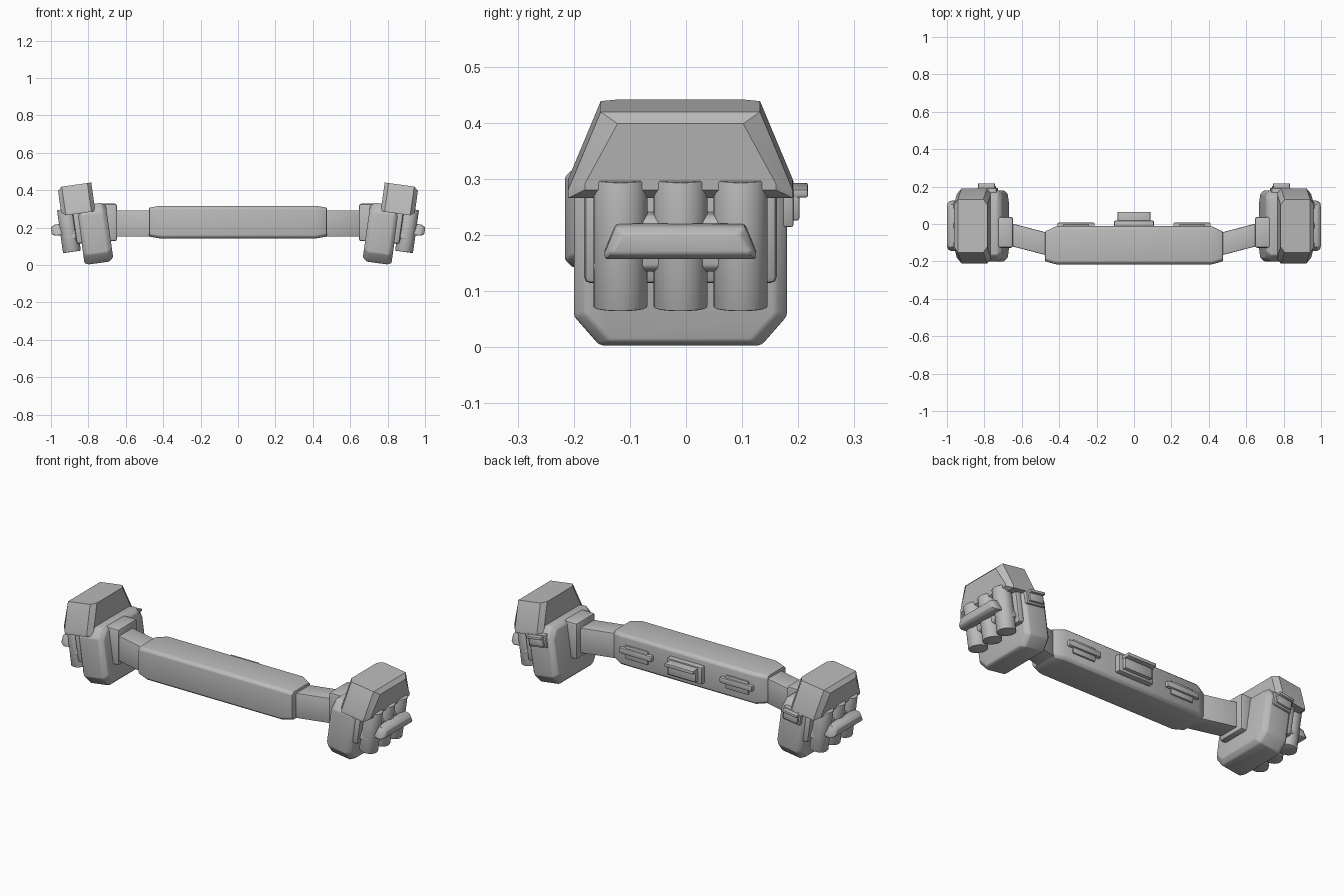
import bpy, bmesh, math
from mathutils import Vector, Matrix

if "Cube" in bpy.data.objects:
    bpy.data.objects.remove(bpy.data.objects["Cube"], do_unlink=True)

grey = bpy.data.materials.new("plain grey")
grey.use_nodes = True
grey.diffuse_color = (0.5, 0.5, 0.5, 1)
bsdf = next(n for n in grey.node_tree.nodes if n.type == 'BSDF_PRINCIPLED')
bsdf.inputs["Base Color"].default_value = (0.5, 0.5, 0.5, 1)

# Leaning frame of the side pouch
POUCH = Matrix.Translation((0.815, -0.01, 0.22)) @ Matrix.Rotation(math.radians(8), 4, 'Y')
WORLD = Matrix.Identity(4)


def loft(name, loops, frame=WORLD, bevel=0.0, mirror=False):
    """Skin a stack of matching loops, cap both ends, soften, place."""
    bm = bmesh.new()
    rows = [[bm.verts.new(frame @ Vector(p)) for p in loop] for loop in loops]
    n = len(rows[0])
    for a, b in zip(rows, rows[1:]):
        for i in range(n):
            j = (i + 1) % n
            bm.faces.new((a[i], a[j], b[j], b[i]))
    bm.faces.new(rows[0])
    bm.faces.new(rows[-1])
    bmesh.ops.recalc_face_normals(bm, faces=bm.faces)
    if bevel:
        sharp = [e for e in bm.edges if e.calc_face_angle(0) > 0.5]
        bmesh.ops.bevel(bm, geom=sharp, offset=bevel, segments=2, profile=0.5,
                        affect='EDGES', clamp_overlap=True)
    mesh = bpy.data.meshes.new(name)
    bm.to_mesh(mesh)
    bm.free()
    mesh.materials.append(grey)
    obj = bpy.data.objects.new(name, mesh)
    bpy.context.collection.objects.link(obj)
    bpy.ops.object.select_all(action='DESELECT')
    obj.select_set(True)
    bpy.context.view_layer.objects.active = obj
    bpy.ops.object.shade_smooth_by_angle(angle=math.radians(30))
    if mirror:
        m = obj.modifiers.new("mirror", 'MIRROR')
        m.use_axis = (True, False, False)
        m.use_mirror_merge = False
    return obj


def box(name, x, y, z, **kw):
    """Box from (low, high) spans."""
    loops = [[(x[0], y[0], h), (x[1], y[0], h), (x[1], y[1], h), (x[0], y[1], h)] for h in z]
    return loft(name, loops, **kw)


def across(half, stations):
    """Loops along x from a half outline in (y, z); stations: (x, side inset, height inset)."""
    outline = half + [(-y, z) for y, z in reversed(half)]
    low, high = min(z for _, z in half), max(z for _, z in half)
    mid = (low + high) / 2
    loops = []
    for x, dy, dz in stations:
        k = 1 - 2 * dz / (high - low)
        loops.append([(x, y - math.copysign(dy, y), mid + (z - mid) * k) for y, z in outline])
    return loops


# Front bar, tapering slightly at both ends
def bar_loop(x, front, back, low, high):
    c = 0.014
    return [(x, front, low + c), (x, front + c, low), (x, back - c, low), (x, back, low + c),
            (x, back, high - c), (x, back - c, high), (x, front + c, high), (x, front, high - c)]


end = (-0.2, -0.04, 0.152, 0.307)
mid = (-0.216, -0.012, 0.142, 0.317)
loft("front_bar", [bar_loop(-0.475, *end), bar_loop(-0.415, *mid),
                   bar_loop(0.415, *mid), bar_loop(0.475, *end)], bevel=0.004)

# Slanted straps and their mounts on the pouches
loft("side_strap", [[(x, f, 0.152), (x, b, 0.152), (x, b, 0.292), (x, f, 0.292)]
                    for x, f, b in ((0.45, -0.172, -0.05), (0.68, -0.112, 0.01))],
     bevel=0.005, mirror=True)
box("strap_mount", (0.648, 0.74), (-0.127, 0.038), (0.128, 0.328), bevel=0.01, mirror=True)

# Pouch body and overhanging lid
body = [(0.145, -0.217), (0.19, -0.165), (0.19, 0.05), (0.155, 0.1)]
loft("pouch_body", across(body, [(-0.121, 0.02, 0.02), (-0.098, 0, 0),
                                 (0.014, 0, 0), (0.035, 0.02, 0.01)]),
     frame=POUCH, bevel=0.006, mirror=True)
lid = [(0.2, 0.06), (0.2, 0.075), (0.142, 0.215)]
loft("pouch_lid", across(lid, [(-0.061, 0.03, 0), (-0.04, 0, 0),
                               (0.098, 0, 0), (0.121, 0.03, 0.018)]),
     frame=POUCH, mirror=True)

# Panels on the outer face of the body
box("outer_panel", (0.02, 0.062), (-0.172, 0.172), (-0.1, 0.075),
    frame=POUCH, bevel=0.012, mirror=True)
loft("tube_holder", across([(0.155, -0.072), (0.155, -0.06), (0.13, 0.03)],
                           [(0.03, 0, 0), (0.105, 0, 0), (0.12, 0.012, 0.01)]),
     frame=POUCH, bevel=0.005, mirror=True)

# Three upright tubes held by a bar
for i, y in enumerate((-0.107, 0, 0.107)):
    ring = [(0.093 + 0.048 * math.cos(a), y + 0.048 * math.sin(a))
            for a in (math.tau * k / 28 for k in range(28))]
    loft(f"tube_{i + 1}", [[(u, w, v) for u, w in ring] for v in (-0.138, 0.094)],
         frame=POUCH, bevel=0.003, mirror=True)
loft("tube_bar", across([(0.135, -0.041), (0.135, -0.03), (0.115, 0.019)],
                        [(0.13, 0, 0), (0.168, 0, 0), (0.187, 0.012, 0.012)]),
     frame=POUCH, bevel=0.006, mirror=True)


# Stepped clips: a base, a block and a lip projecting along the top
def clip(name, x, y, z, half, height, depth, **kw):
    box(name + "_base", (x - half, x + half), (y - 0.02, y + depth * 0.4),
        (z - height, z + height), bevel=0.005, **kw)
    box(name + "_block", (x - half * 0.8, x + half * 0.8), (y, y + depth * 0.65),
        (z - height * 0.7, z + height * 0.6), bevel=0.004, **kw)
    box(name + "_lip", (x - half * 0.82, x + half * 0.82), (y, y + depth),
        (z + height * 0.45, z + height * 0.85), bevel=0.003, **kw)


clip("pouch_clip", -0.035, 0.185, 0.032, 0.055, 0.036, 0.042, frame=POUCH, mirror=True)
clip("rear_clip", 0, -0.014, 0.23, 0.107, 0.047, 0.079)

# Thin latches on the back of the bar
box("latch_plate", (0.24, 0.38), (-0.03, -0.003), (0.19, 0.265), bevel=0.005, mirror=True)
box("latch_bar", (0.21, 0.41), (-0.03, 0.007), (0.218, 0.25), bevel=0.006, mirror=True)
